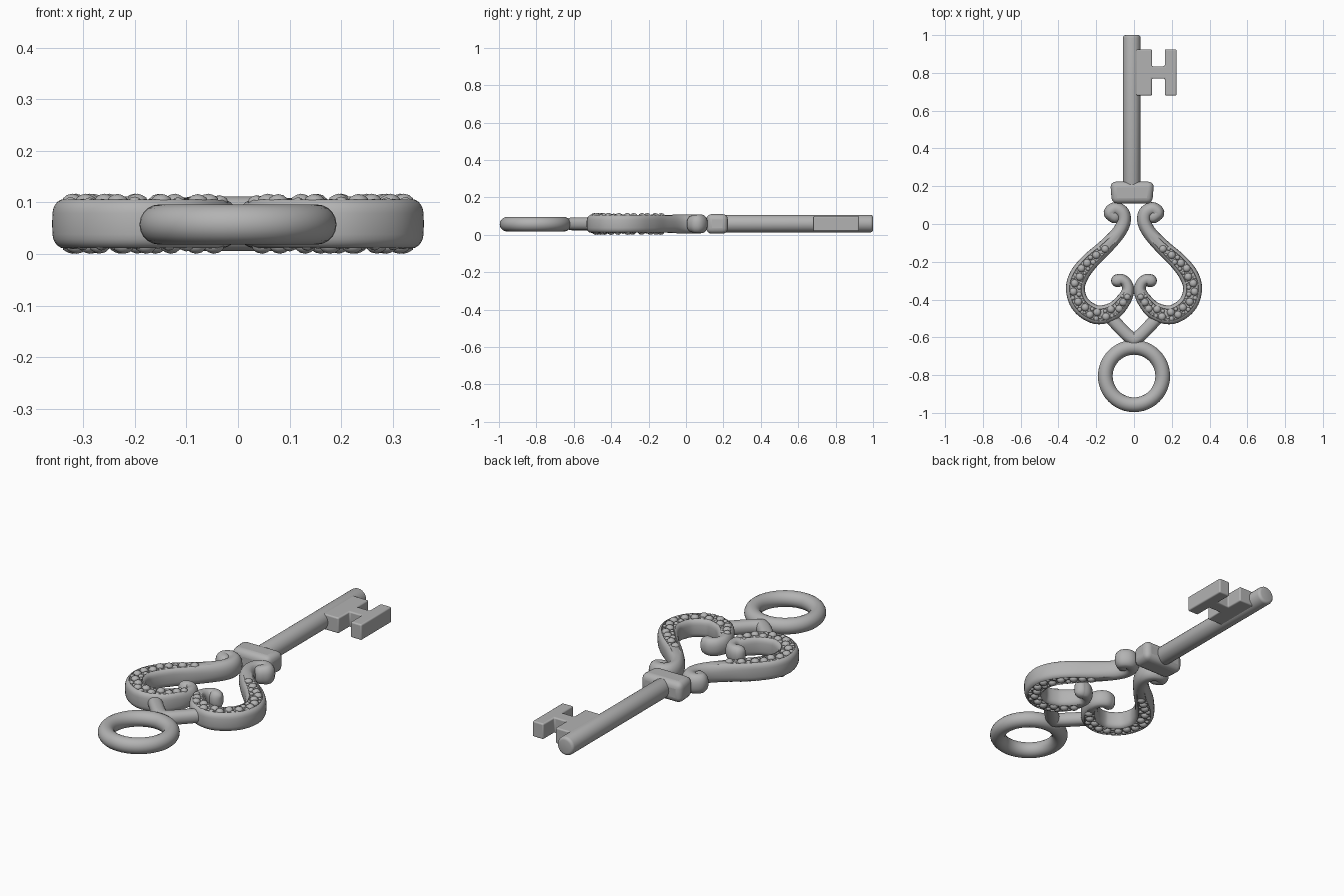
import bpy, bmesh, math, random
from mathutils import Vector, Matrix

random.seed(4)
if bpy.data.objects.get("Cube"):
    bpy.data.objects.remove(bpy.data.objects["Cube"])

MID = 0.0585  # height of the key's middle plane
metal = bpy.data.materials.new("grey metal")
metal.use_nodes = True
GREY = (0.45, 0.45, 0.45, 1)
metal.diffuse_color = GREY
metal.node_tree.nodes["Principled BSDF"].inputs["Base Color"].default_value = GREY


def finish(name, bm, mirror=False, bevel=0, angle=40):
    """Turn a bmesh into a shaded object, optionally bevelled and mirrored."""
    bmesh.ops.recalc_face_normals(bm, faces=bm.faces)
    mesh = bpy.data.meshes.new(name)
    bm.to_mesh(mesh)
    bm.free()
    mesh.materials.append(metal)
    ob = bpy.data.objects.new(name, mesh)
    bpy.context.collection.objects.link(ob)
    if bevel:
        mod = ob.modifiers.new("Bevel", 'BEVEL')
        mod.width, mod.segments = bevel, 4
    if mirror:
        mod = ob.modifiers.new("Mirror", 'MIRROR')
        mod.use_clip = mod.use_mirror_merge = False
    bpy.ops.object.select_all(action='DESELECT')
    ob.select_set(True)
    bpy.context.view_layer.objects.active = ob
    bpy.ops.object.shade_smooth_by_angle(angle=math.radians(angle))
    return ob


def spline(keys, steps):
    """Smooth curve through the keys; every value is interpolated."""
    k = [Vector(p) for p in keys]
    k = [2 * k[0] - k[1]] + k + [2 * k[-1] - k[-2]]
    out = []
    for a, b, c, d in zip(k, k[1:], k[2:], k[3:]):
        for i in range(steps):
            t = i / steps
            out.append(0.5 * (2 * b + (c - a) * t + (2 * a - 5 * b + 4 * c - d) * t * t
                              + (3 * b - 3 * c + d - a) * t ** 3))
    return out + [k[-2]]


def side_of(pts, i):
    a, b = pts[max(i - 1, 0)], pts[min(i + 1, len(pts) - 1)]
    along = Vector((b[0] - a[0], b[1] - a[1])).normalized()
    return along, Vector((-along.y, along.x))


def section(groove):
    """Unit cross-section: round, or boxy with a channel above and below."""
    quarter = [0, 12, 24, 36, 48, 58, 64, 67, 78]
    angles = quarter + [90] + [180 - q for q in quarter[::-1]]
    angles += [a + 180 for a in angles[1:-1]]
    power = 0.9 - 0.33 * groove
    out = []
    for a in angles:
        c, s = math.cos(math.radians(a)), math.sin(math.radians(a))
        u = math.copysign(abs(c) ** power, c)
        v = math.copysign(abs(s) ** power, s)
        if abs(s) > math.sin(math.radians(66)):
            v *= 1 - 0.17 * groove
        out.append((u, v))
    return out


def sweep(name, keys, steps=6, **kw):
    """Sweep the section along keys of (x, y, half width, half height, groove)."""
    pts = spline([Vector(k) for k in keys], steps)
    rings = []
    for i, p in enumerate(pts):
        along, side = side_of(pts, i)
        pos = Vector((p[0], p[1]))
        caps = [(0, 1)]
        if i in (0, len(pts) - 1):  # rounded ends
            caps = [(math.sin(a), math.cos(a)) for a in (0, 0.4, 0.8, 1.15, 1.4)]
            if i == 0:
                caps = [(-s, c) for s, c in caps[::-1]]
        for shift, scale in caps:
            centre = pos + along * shift * p[2]
            rings.append([(*(centre + side * u * p[2] * scale),
                           MID + v * p[3] * (0.35 + 0.65 * scale if scale < 1 else 1))
                          for u, v in section(min(max(p[4], 0), 1))])
    bm = bmesh.new()
    rings = [[bm.verts.new(c) for c in r] for r in rings]
    n = len(rings[0])
    for r, s in zip(rings, rings[1:]):
        for j in range(n):
            bm.faces.new((r[j], r[(j + 1) % n], s[(j + 1) % n], s[j]))
    bm.faces.new(rings[0])
    bm.faces.new(rings[-1])
    finish(name, bm, **kw)
    return pts


def box(bm, x0, x1, y0, y1, z0, z1):
    m = Matrix.Translation(((x0 + x1) / 2, (y0 + y1) / 2, (z0 + z1) / 2))
    bmesh.ops.create_cube(bm, size=1, matrix=m @ Matrix.Diagonal((x1 - x0, y1 - y0, z1 - z0, 1)))


# Scrolled arms of the bow
arm = [(0.105, 0.04, .036, .046, 0), (0.125, 0.06, .036, .049, 0), (0.098, 0.08, .036, .05, 0),
       (0.062, 0.058, .038, .05, 0), (0.055, 0.01, .037, .05, 0), (0.085, -0.05, .037, .05, 0),
       (0.155, -0.125, .041, .05, .5), (0.235, -0.2, .046, .05, 1), (0.292, -0.275, .05, .05, 1),
       (0.31, -0.35, .05, .05, 1), (0.28, -0.43, .05, .05, 1), (0.2, -0.48, .05, .05, 1),
       (0.115, -0.463, .047, .05, 1), (0.06, -0.41, .04, .05, .8), (0.032, -0.355, .033, .047, 0),
       (0.04, -0.315, .03, .045, 0), (0.065, -0.296, .031, .045, 0), (0.086, -0.3, .035, .045, 0)]
path = sweep("bow_arms", arm, mirror=True)

# Beads packed in the channels, largest first
channel = [i for i, p in enumerate(path) if p[4] > 0.45]
bm = bmesh.new()
for face_side in (1, -1):
    placed = []
    for attempt in range(3500):
        r = 0.021 - 0.0125 * min(1, attempt / 2500)
        i = random.choice(channel)
        p, q = path[i], path[min(i + 1, len(path) - 1)]
        p = p.lerp(q, random.random())
        room = p[2] * 0.66 - r * 0.85
        if room < 0:
            continue
        side = side_of(path, i)[1]
        spot = Vector((p[0], p[1])) + side * random.uniform(-room, room)
        if any((spot - o).length < (r + ro) * 0.93 for o, ro in placed):
            continue
        placed.append((spot, r))
        m = Matrix.Translation((spot.x, spot.y, MID + face_side * 0.0415))
        bmesh.ops.create_icosphere(bm, subdivisions=2, radius=r,
                                   matrix=m @ Matrix.Diagonal((1, 1, 0.8, 1)))
finish("channel_beads", bm, mirror=True, angle=60)

# Forked brace between bow and ring
sweep("ring_brace", [(0.125, -0.495, .034, .034, 0), (0.07, -0.553, .034, .034, 0),
                     (0.03, -0.592, .034, .034, 0), (0, -0.612, .034, .034, 0)],
      steps=3, mirror=True)

# Hanging ring
bpy.ops.mesh.primitive_torus_add(location=(0, -0.805, 0.057), major_radius=0.152,
                                 minor_radius=0.039, major_segments=48, minor_segments=20)
ring = bpy.context.object
ring.name = "hanging_ring"
ring.data.materials.append(metal)
bpy.ops.object.shade_smooth()

# Collar
bm = bmesh.new()
box(bm, -0.126, 0.106, 0.108, 0.224, 0.006, 0.111)
for v in bm.verts:  # narrower towards the bow
    if v.co.y < 0.15:
        v.co.x = -0.01 + (v.co.x + 0.01) * 0.92
finish("collar", bm, bevel=0.03)

# Shaft
bm = bmesh.new()
turn = Matrix.Translation((-0.012, 0.59, 0.06)) @ Matrix.Rotation(math.pi / 2, 4, 'X')
bmesh.ops.create_cone(bm, cap_ends=True, segments=24, radius1=0.047, radius2=0.047,
                      depth=0.82, matrix=turn)
rims = [e for e in bm.edges if abs(e.verts[0].co.y - e.verts[1].co.y) < 0.01]
bmesh.ops.bevel(bm, geom=rims, offset=0.014, segments=3, profile=0.5, affect='EDGES')
finish("shaft", bm)

# Bit, an H-shaped plate outline raised to thickness
outline = [(0.0, 0.68), (0.095, 0.68), (0.095, 0.77), (0.163, 0.77), (0.163, 0.68), (0.225, 0.68)]
outline += [(x, 1.605 - y) for x, y in outline[::-1]]
bm = bmesh.new()
base = bm.faces.new([bm.verts.new((x, y, 0.02)) for x, y in outline])
top = bmesh.ops.extrude_face_region(bm, geom=[base])["geom"]
bmesh.ops.translate(bm, vec=(0, 0, 0.08), verts=[g for g in top if isinstance(g, bmesh.types.BMVert)])
finish("bit", bm, bevel=0.007)
